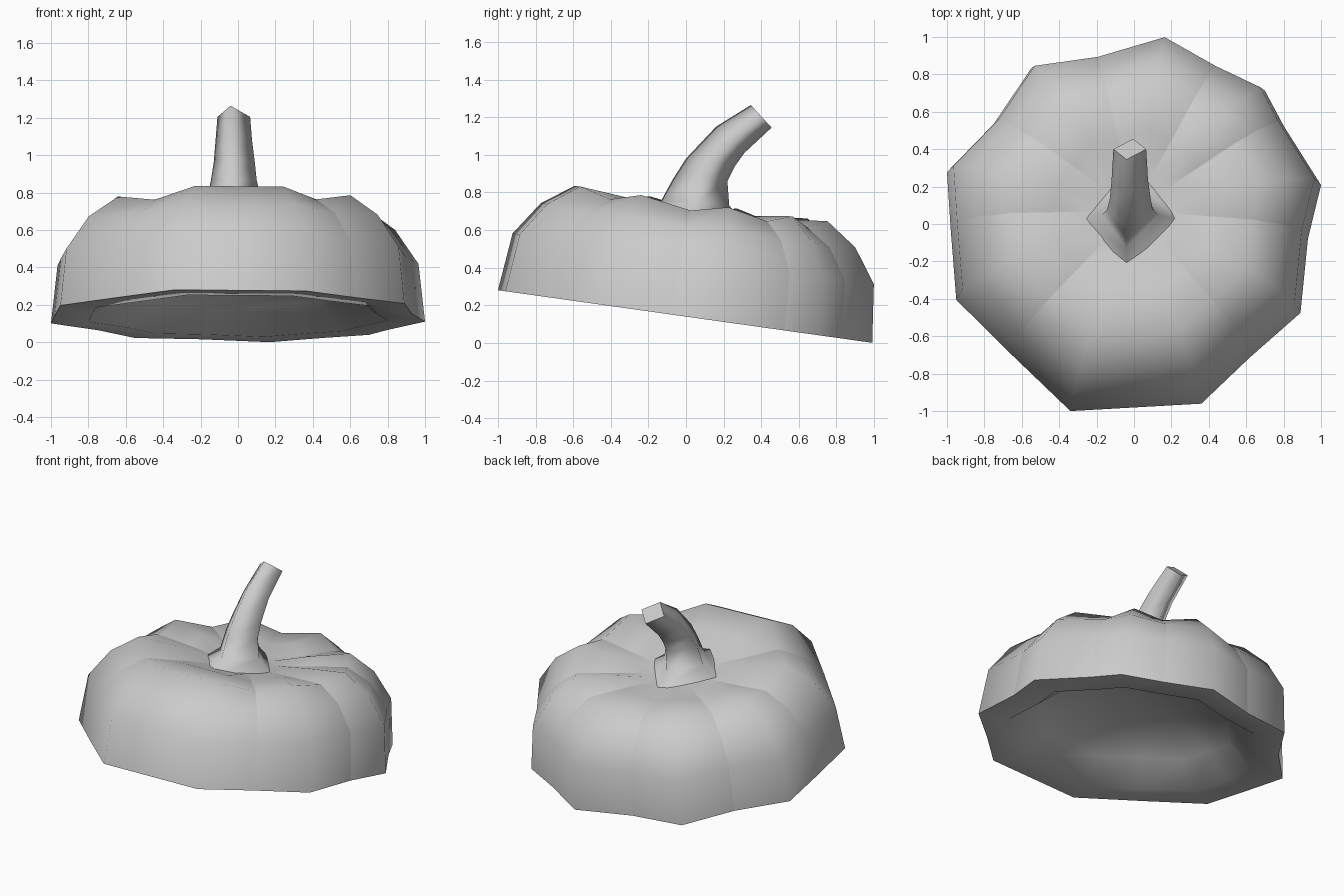
import bpy, math
from mathutils import Matrix, Vector

if "Cube" in bpy.data.objects:
    bpy.data.objects.remove(bpy.data.objects["Cube"])

grey = bpy.data.materials.new("light grey")
grey.use_nodes = True
COLOUR = (0.6, 0.6, 0.6, 1)
grey.diffuse_color = COLOUR
grey.node_tree.nodes["Principled BSDF"].inputs["Base Color"].default_value = COLOUR


def make_object(name, verts, faces):
    mesh = bpy.data.meshes.new(name)
    mesh.from_pydata(verts, [], faces)
    mesh.materials.append(grey)
    obj = bpy.data.objects.new(name, mesh)
    bpy.context.collection.objects.link(obj)
    return obj


def bridge(rings, n):
    """Quads between consecutive rings of n points."""
    return [(r * n + i, r * n + (i + 1) % n, (r + 1) * n + (i + 1) % n, (r + 1) * n + i)
            for r in range(rings - 1) for i in range(n)]


# Cut outline, counter-clockwise: x, y, 1 where a groove runs between ribs
outline = [(-.34, -1.01, 0), (.36, -.97, 0), (.62, -.72, 1), (.89, -.48, 0), (.93, -.08, 1),
           (1, .21, 0), (.8, .53, 1), (.7, .72, 0), (.45, .84, 1), (.17, 1, 0),
           (-.2, .89, 1), (-.55, .84, 0), (-.75, .54, 1), (-1, .28, 0), (-.98, -.03, 1),
           (-.95, -.41, 0), (-.66, -.7, 1)]

# Shell profile from inner crown, over the rim, to the outer pit: scale, height, groove depth
profile = [(.2, .27, 0), (.42, .23, 0), (.63, .14, 0), (.8, 0, 0),
           (1, 0, 0), (.965, .31, 0), (.84, .49, .02), (.675, .607, .045),
           (.43, .585, .04), (.21, .53, 0)]
RIM = 4

# Ribbed shell, tilted backwards so the cut lies on a slope
tilt = Matrix.Translation((0, 0, .14)) @ Matrix.Rotation(math.radians(-8), 4, 'X')
n = len(outline)
verts = [tilt @ Vector((x * s, y * s, h - g * d)) for s, h, d in profile for x, y, g in outline]
faces = bridge(len(profile), n)
inner, outer = len(verts), len(verts) + 1
verts += [tilt @ Vector((0, 0, .28)), tilt @ Vector((0, 0, .52))]
last = (len(profile) - 1) * n
for i in range(n):
    j = (i + 1) % n
    faces += [(inner, j, i), (outer, last + i, last + j)]
lid = make_object("pumpkin_lid", verts, faces)
bpy.context.view_layer.objects.active = lid
lid.select_set(True)
bpy.ops.object.shade_smooth_by_angle(angle=math.radians(50))
lid.select_set(False)

# Crisp creases along the outer grooves
for edge in lid.data.edges:
    a, b = sorted(edge.vertices)
    if a >= RIM * n and b - a == n and outline[a % n][2]:
        edge.use_edge_sharp = True

# Four-sided stem bending backwards: front (y, z), back (y, z), left x, right x
stations = [(-.3, .68, .34, .61, .26, -.29),
            (-.13, .76, .23, .73, .13, -.17),
            (-.07, .87, .22, .86, .1, -.145),
            (0, .98, .26, .94, .09, -.13),
            (.16, 1.15, .31, 1.01, .075, -.12),
            (.345, 1.265, .455, 1.145, .065, -.11)]
verts = []
for fy, fz, by, bz, left, right in stations:
    mid = (fy + by) / 2, (fz + bz) / 2
    verts += [(-.04, fy, fz), (left, *mid), (-.005, by, bz), (right, *mid)]
top = len(verts) - 4
caps = [(3, 2, 1, 0), (top, top + 1, top + 2, top + 3)]
stem = make_object("stem", verts, bridge(len(stations), 4) + caps)
for face in stem.data.polygons:
    face.use_smooth = tuple(face.vertices) not in caps
